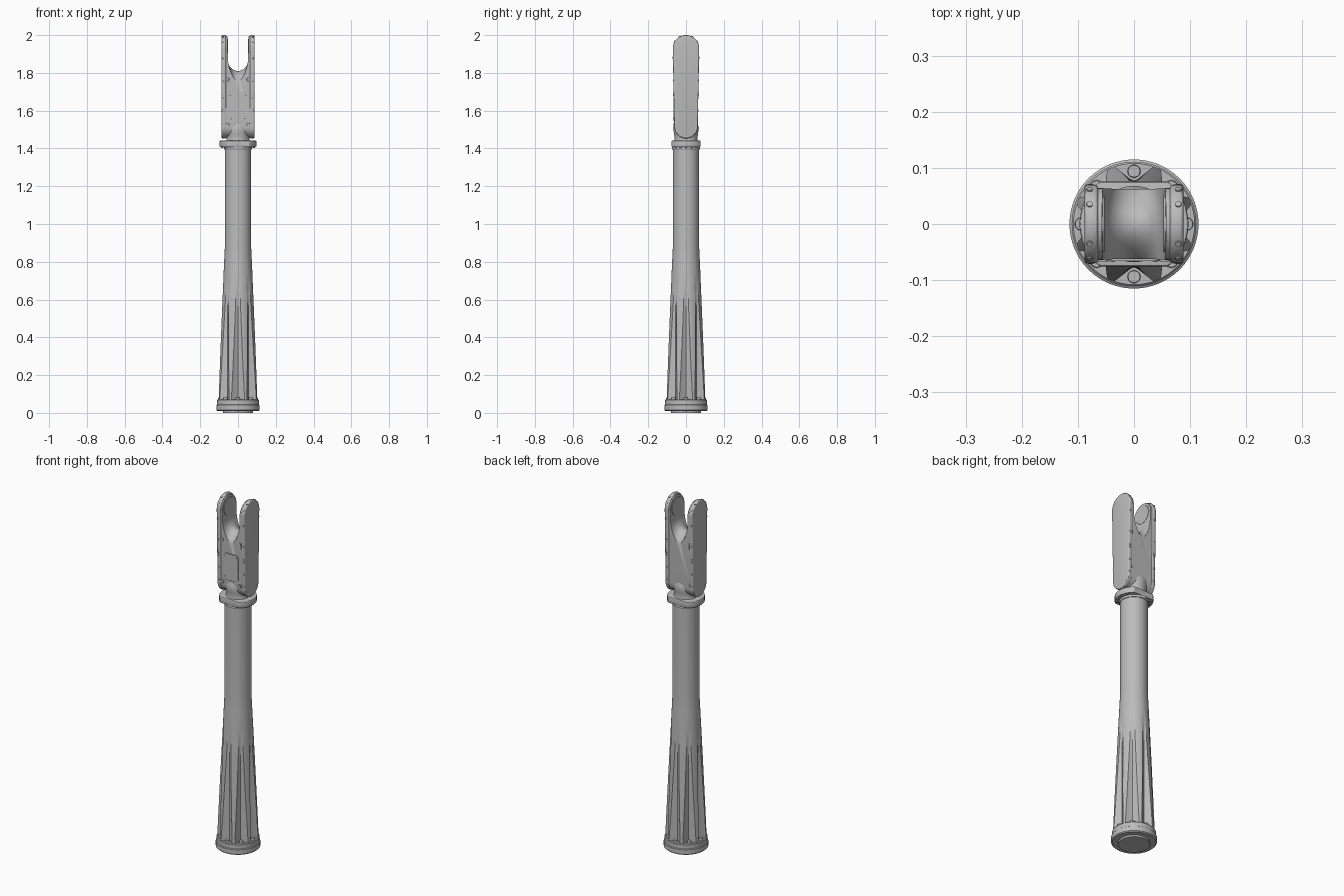
import bpy, bmesh, math
from math import sin, cos, pi, radians
from mathutils import Vector, Matrix

if "Cube" in bpy.data.objects:
    bpy.data.objects.remove(bpy.data.objects["Cube"])

grey = bpy.data.materials.new("light_grey_metal")
grey.use_nodes = True
COLOUR = (0.5, 0.5, 0.5, 1)
grey.diffuse_color = COLOUR
grey.node_tree.nodes["Principled BSDF"].inputs["Base Color"].default_value = COLOUR


def finish(ob, angle=30):
    """Bake modifiers, then smooth with sharp edges."""
    dg = bpy.context.evaluated_depsgraph_get()
    dg.update()
    me = bpy.data.meshes.new_from_object(ob.evaluated_get(dg))
    ob.modifiers.clear()
    ob.data = me
    me.materials.clear()
    me.materials.append(grey)
    for p in me.polygons:
        p.use_smooth = True
        p.material_index = 0
    me.set_sharp_from_angle(angle=radians(angle))
    return ob


def add(name, bm, bevel=0.0, angle=30):
    bmesh.ops.recalc_face_normals(bm, faces=bm.faces)
    me = bpy.data.meshes.new(name)
    bm.to_mesh(me)
    bm.free()
    ob = bpy.data.objects.new(name, me)
    bpy.context.collection.objects.link(ob)
    if bevel:
        mod = ob.modifiers.new("bevel", "BEVEL")
        mod.width, mod.segments = bevel, 3
        mod.limit_method, mod.angle_limit = "ANGLE", radians(40)
    return finish(ob, angle)


def loft(name, rings, **kw):
    """Skin a list of equal-length closed rings and cap both ends."""
    bm = bmesh.new()
    rows = [[bm.verts.new(p) for p in ring] for ring in rings]
    n = len(rows[0])
    for a, b in zip(rows, rows[1:]):
        for i in range(n):
            j = (i + 1) % n
            bm.faces.new((a[i], a[j], b[j], b[i]))
    bm.faces.new(rows[0])
    bm.faces.new(rows[-1])
    return add(name, bm, **kw)


def circle(r, z, n=64, flat=9):
    return [(r * cos(2 * pi * i / n), max(-flat, min(flat, r * sin(2 * pi * i / n))), z)
            for i in range(n)]


def turned(name, profile, **kw):
    return loft(name, [circle(r, z) for r, z in profile], **kw)


def studs(name, places, radius, height, sides=12):
    """Short cylinders, one per (position, direction)."""
    bm = bmesh.new()
    for pos, direction in places:
        rot = Vector(direction).to_track_quat("Z", "Y").to_matrix().to_4x4()
        bmesh.ops.create_cone(bm, cap_ends=True, segments=sides, radius1=radius,
                              radius2=radius * 0.9, depth=height,
                              matrix=Matrix.Translation(pos) @ rot)
    return add(name, bm)


TOP_Z, LOW_Z = 1.93, 1.515


def lozenge(x, top_r, low_r, n=20):
    """Tapered stadium outline in the y-z plane."""
    ring = [(x, top_r * cos(pi * i / n), TOP_Z + top_r * sin(pi * i / n)) for i in range(n + 1)]
    ring += [(x, -low_r * cos(pi * i / n), LOW_Z - low_r * sin(pi * i / n)) for i in range(n + 1)]
    return ring


# Base flange with a raised foot underneath
turned("base_flange", [(0.08, 0), (0.08, 0.01), (0.11, 0.01), (0.115, 0.015), (0.115, 0.041),
                       (0.111, 0.044), (0.111, 0.067), (0.108, 0.07)])


# Column: a cone with eight tapering V flutes that runs into a plain tube
def column_ring(z):
    t = max(0, min(1, (0.87 - z) / 0.8))
    cone = 0.07 + 0.038 * t
    half = 3 + 16 * t
    floor = min(cone, 0.077)
    ring = []
    for k in range(8):
        for off in (-22.5, -(22.5 + half) / 2, -half, -half / 3, 0,
                    half / 3, half, (22.5 + half) / 2):
            depth = (cone - floor) * min(1, 1.25 * (1 - abs(off) / half)) if abs(off) < half else 0
            a = radians(45 * k + off)
            ring.append(((cone - depth) * cos(a), (cone - depth) * sin(a), z))
    return ring


loft("column", [column_ring(0.068 + 0.04 * i) for i in range(21)] + [column_ring(1.405)], angle=20)
spokes = [(cos(pi * k / 4), sin(pi * k / 4)) for k in range(8)]
studs("base_bolts", [((0.094 * c, 0.094 * s, 0.074), (0, 0, 1)) for c, s in spokes], 0.012, 0.014)

# Collar with two flats, a seat ring and small bolts below it
loft("collar", [circle(0.097, z, 96, 0.076) for z in (1.407, 1.441)], bevel=0.004)
turned("collar_seat", [(0.073, 1.395), (0.075, 1.398), (0.075, 1.41)])
studs("collar_bolts", [((0.086 * cos(radians(a)), 0.086 * sin(radians(a)), 1.406), (0, 0, -1))
                       for a in (-40, -20, 0, 20, 40, 140, 160, 180, 200, 220)], 0.005, 0.008, 8)

# Neck flaring into the fork
turned("neck", [(0.064, 1.435), (0.061, 1.445), (0.061, 1.46), (0.064, 1.48), (0.068, 1.51),
                (0.06, 1.53)])

# Fork body, hollowed by a saddle-shaped slot
core = loft("fork_body", [lozenge(x, 0.064, 0.06) for x in (-0.072, 0.072)])
rings = []
for i in range(17):
    y = -0.08 + 0.01 * i
    drop = 0.05 * (abs(y) / 0.062) ** 2
    base_z, depth, n = 1.865, 0.055 + drop, 20
    power = 1 + 0.5 * drop / 0.05
    ring = [(-0.06, y, 2.1), (-0.056, y, 1.96)]
    for j in range(n + 1):
        a = pi * j / n
        ring.append((-0.053 * cos(a), y, base_z - depth * abs(sin(a)) ** power))
    rings.append(ring + [(0.056, y, 1.96), (0.06, y, 2.1)])
cutter = loft("slot_cutter", rings)
cutter.hide_render = True
cut = core.modifiers.new("slot", "BOOLEAN")
cut.operation, cut.solver, cut.object = "DIFFERENCE", "EXACT", cutter
finish(core, 35)
bpy.data.objects.remove(cutter)

# Side covers, inner pivot discs and rim bolts on both prongs
for side, label in ((1, "left"), (-1, "right")):
    loft(label + "_cover", [lozenge(side * x, 0.07, 0.062) for x in (0.064, 0.088)], bevel=0.006)
    studs(label + "_pivot_disc", [((side * 0.057, 0, TOP_Z), (-side, 0, 0))], 0.055, 0.008, 48)
    places = []
    for z in (1.53, 1.6, 1.67, 1.685, 1.76, 1.88):
        edge = 0.062 + 0.008 * (z - LOW_Z) / (TOP_Z - LOW_Z)
        places += [((side * 0.079, s * edge, z), (0, s, 0)) for s in (-1, 1)]
    for a in (30, 60, 120, 150):
        d = (0, cos(radians(a)), sin(radians(a)))
        places.append(((side * 0.079, 0.07 * d[1], TOP_Z + 0.07 * d[2]), d))
    studs(label + "_rim_bolts", places, 0.006, 0.005, 10)

# Front access panel with its screws
bm = bmesh.new()
bmesh.ops.create_cube(bm, size=1, matrix=Matrix.Translation((0, -0.062, 1.62))
                      @ Matrix.Diagonal((0.092, 0.008, 0.15, 1)))
corners = [e for e in bm.edges if abs(e.verts[0].co.y - e.verts[1].co.y) > 0.001]
bmesh.ops.bevel(bm, geom=corners, offset=0.015, segments=4, affect="EDGES", profile=0.5)
add("access_panel", bm)
studs("panel_screws", [((sx * 0.038, -0.066, z), (0, -1, 0))
                       for sx in (-1, 1) for z in (1.56, 1.68)], 0.004, 0.004, 8)
studs("body_bolts", [((sx * 0.055, -0.063, z), (0, -1, 0))
                     for sx in (-1, 1) for z in (1.525, 1.765)], 0.01, 0.008)
